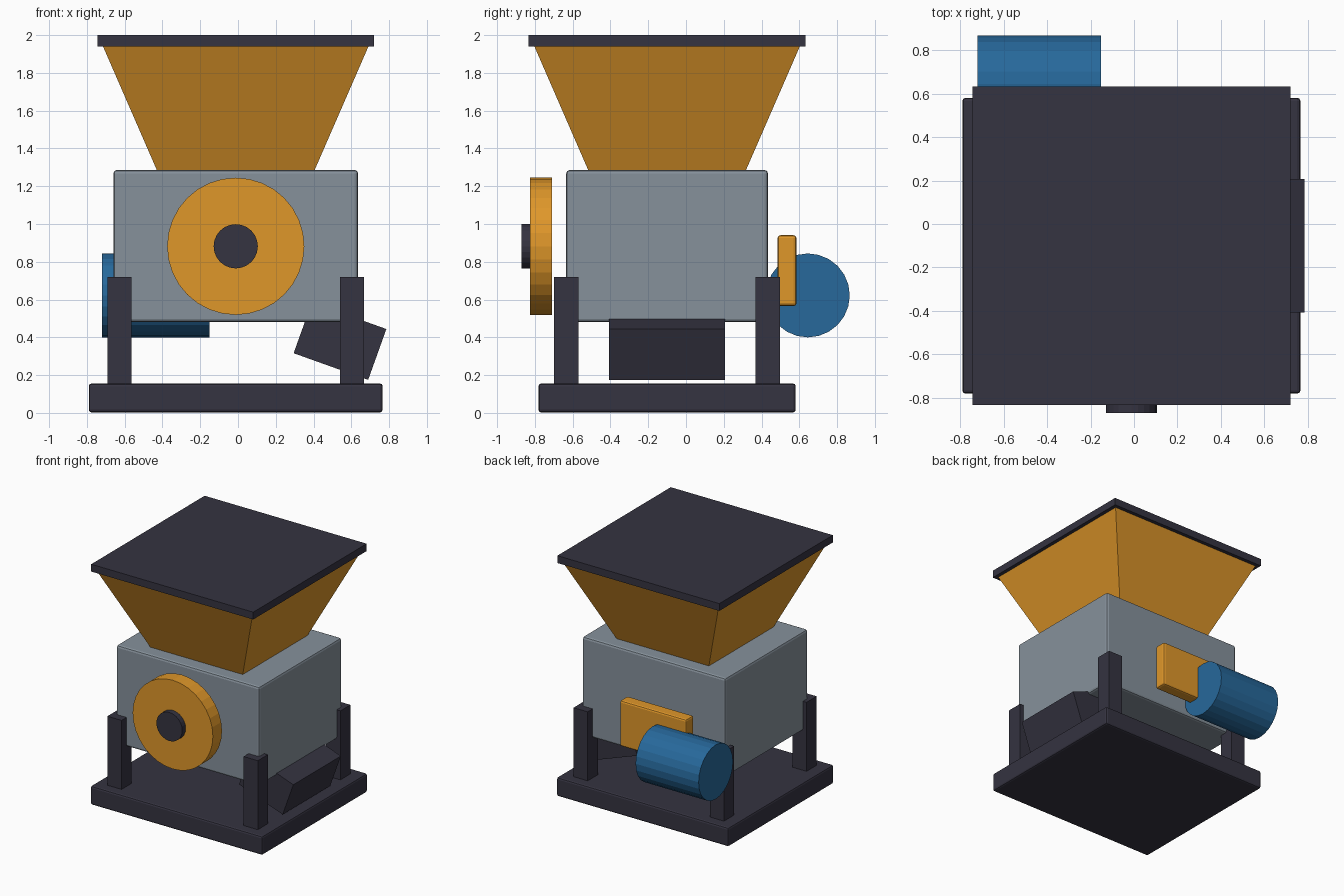
import bpy, bmesh
from math import radians, pi, sqrt
from mathutils import Matrix, Vector

cube = bpy.data.objects.get("Cube")
if cube:
    bpy.data.objects.remove(cube, do_unlink=True)

CX, CY = -0.012, -0.10  # centre line of the frame


def material(name, rgb):
    m = bpy.data.materials.new(name)
    m.use_nodes = True
    m.diffuse_color = (*rgb, 1)
    bsdf = next(n for n in m.node_tree.nodes if n.type == 'BSDF_PRINCIPLED')
    bsdf.inputs["Base Color"].default_value = (*rgb, 1)
    return m


dark = material("dark_steel", (0.035, 0.033, 0.052))
grey = material("blue_grey_paint", (0.24, 0.285, 0.33))
amber = material("amber_paint", (0.74, 0.31, 0.023))
blue = material("motor_blue", (0.02, 0.14, 0.33))


def finish(name, bm, mat, location, bevel=0):
    mesh = bpy.data.meshes.new(name)
    bm.to_mesh(mesh)
    bm.free()
    mesh.materials.append(mat)
    ob = bpy.data.objects.new(name, mesh)
    ob.location = location
    bpy.context.collection.objects.link(ob)
    if bevel:
        mod = ob.modifiers.new("edge_bevel", 'BEVEL')
        mod.width = bevel
        mod.segments = 2
    return ob


def box(name, mat, location, size, bevel=0):
    bm = bmesh.new()
    bmesh.ops.create_cube(bm, size=1)
    bmesh.ops.scale(bm, vec=Vector(size), verts=bm.verts)
    return finish(name, bm, mat, location, bevel)


def cylinder(name, mat, location, radius, length, axis, sides=24):
    bm = bmesh.new()
    bmesh.ops.create_cone(bm, cap_ends=True, segments=sides, radius1=radius,
                          radius2=radius, depth=length)
    turn = Matrix.Rotation(pi / 2, 3, 'Y' if axis == 'X' else 'X')
    bmesh.ops.rotate(bm, matrix=turn, verts=bm.verts)
    return finish(name, bm, mat, location)


# Base slab and four corner legs
box("base", dark, (CX, CY, 0.079), (1.556, 1.362, 0.154), 0.015)
for end, sy in (("front", -1), ("back", 1)):
    for side, sx in (("right", -1), ("left", 1)):
        box(f"{end}_{side}_leg", dark, (CX + sx * 0.616, CY + sy * 0.533, 0.43),
            (0.128, 0.13, 0.58))

# Crusher housing
box("housing", grey, (CX, CY, 0.883), (1.295, 1.068, 0.806), 0.018)

# Tapered hopper with lid
bm = bmesh.new()
bmesh.ops.create_cone(bm, cap_ends=True, segments=4, radius1=0.4175 * sqrt(2),
                      radius2=0.703 * sqrt(2), depth=0.656)
bmesh.ops.rotate(bm, matrix=Matrix.Rotation(pi / 4, 3, 'Z'), verts=bm.verts)
finish("hopper", bm, amber, (CX, CY, 1.613))
box("hopper_lid", dark, (CX, CY, 1.97), (1.465, 1.465, 0.06))

# Flywheel and hub
cylinder("flywheel", amber, (CX, -0.767, 0.882), 0.363, 0.117, 'Y', 32)
cylinder("flywheel_hub", dark, (CX, -0.80, 0.882), 0.117, 0.14, 'Y')

# Tilted discharge chute
chute = box("discharge_chute", dark, (0.54, CY, 0.38), (0.419, 0.615, 0.286))
chute.rotation_euler.y = radians(19.7)

# Drive motor and belt guard on the back
cylinder("motor", blue, (-0.436, 0.645, 0.622), 0.222, 0.57, 'X')
box("belt_guard", amber, (-0.11, 0.535, 0.753), (0.60, 0.10, 0.375), 0.015)
